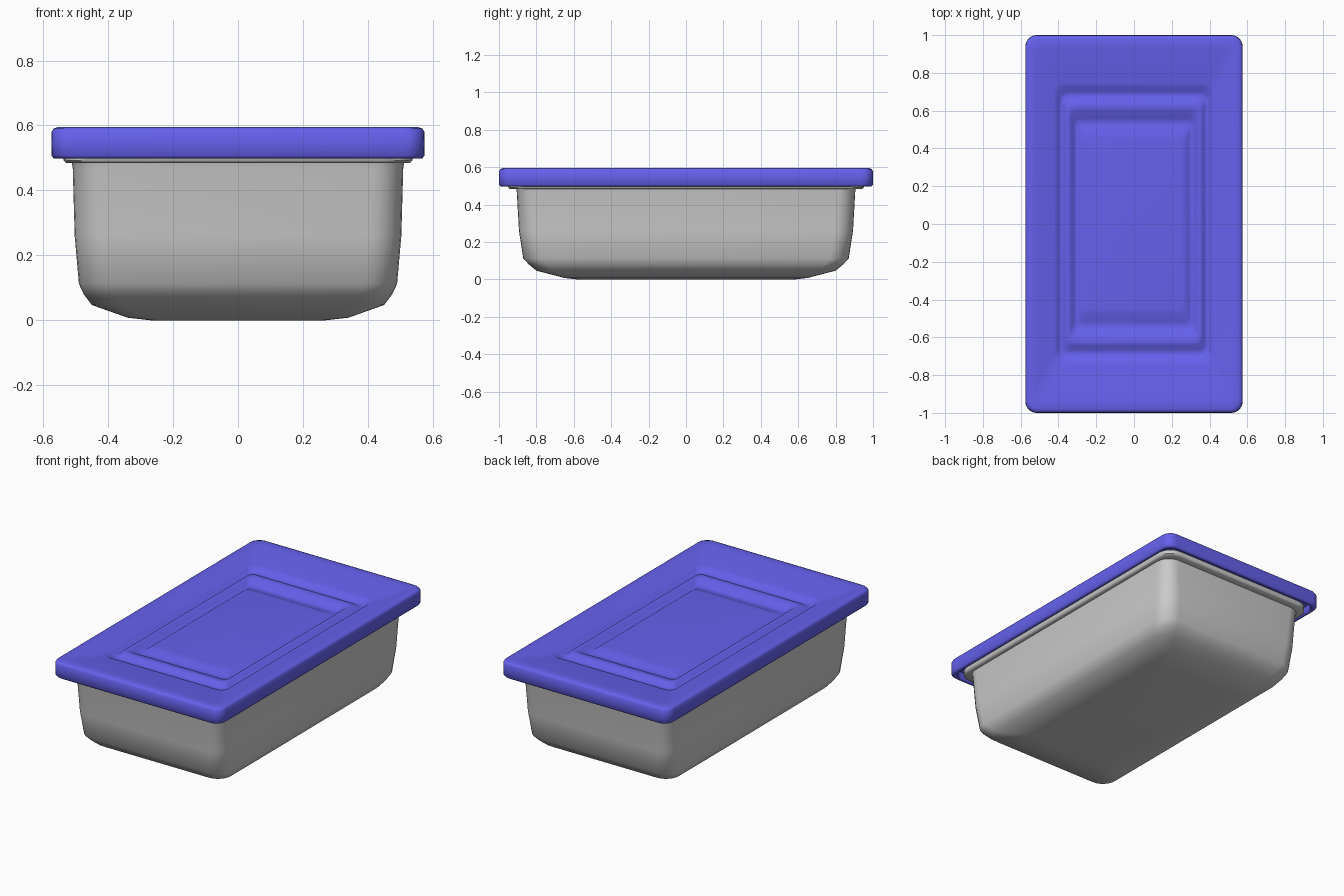
import bpy, bmesh, math


def ring_points(hx, hy, z, r, seg):
    """Rounded rectangle outline, counter-clockwise."""
    pts = []
    for k, (sx, sy) in enumerate([(1, 1), (-1, 1), (-1, -1), (1, -1)]):
        for i in range(seg + 1):
            a = math.pi / 2 * (k + i / seg)
            pts.append((sx * (hx - r) + r * math.cos(a),
                        sy * (hy - r) + r * math.sin(a), z))
    return pts


def loft(name, profile, seg=6, angle=50):
    """Skin rounded rectangles (half x, half y, z, radius), capping both ends."""
    bm = bmesh.new()
    rings = [[bm.verts.new(p) for p in ring_points(*s, seg)] for s in profile]
    for a, b in zip(rings, rings[1:]):
        n = len(a)
        for i in range(n):
            j = (i + 1) % n
            bm.faces.new((a[i], a[j], b[j], b[i]))
    bm.faces.new(rings[0][::-1])
    bm.faces.new(rings[-1])
    bmesh.ops.recalc_face_normals(bm, faces=bm.faces)
    mesh = bpy.data.meshes.new(name)
    bm.to_mesh(mesh)
    bm.free()
    ob = bpy.data.objects.new(name, mesh)
    bpy.context.collection.objects.link(ob)
    bpy.context.view_layer.objects.active = ob
    ob.select_set(True)
    bpy.ops.object.shade_smooth_by_angle(angle=math.radians(angle))
    ob.select_set(False)
    return ob


# Tub: outside wall upward, rolled lip, then down the inside
loft("tub", [
    (0.27, 0.58, 0.000, 0.06),
    (0.34, 0.65, 0.008, 0.07),
    (0.45, 0.80, 0.047, 0.09),
    (0.475, 0.84, 0.080, 0.10),
    (0.49, 0.87, 0.112, 0.10),
    (0.503, 0.893, 0.26, 0.10),
    (0.509, 0.905, 0.47, 0.09),
    (0.512, 0.908, 0.484, 0.09),
    (0.530, 0.945, 0.485, 0.09),
    (0.537, 0.952, 0.492, 0.09),
    (0.537, 0.952, 0.515, 0.09),
    (0.520, 0.935, 0.525, 0.08),
    (0.490, 0.885, 0.520, 0.08),
    (0.483, 0.873, 0.26, 0.08),
    (0.470, 0.845, 0.12, 0.08),
    (0.430, 0.78, 0.065, 0.07),
    (0.27, 0.58, 0.020, 0.05),
])

# Lid: underside outward, skirt, then the top inward over two grooves
lid = loft("lid", [
    (0.42, 0.73, 0.520, 0.05),
    (0.50, 0.90, 0.535, 0.06),
    (0.545, 0.970, 0.540, 0.06),
    (0.550, 0.975, 0.502, 0.06),
    (0.556, 0.981, 0.498, 0.06),
    (0.567, 0.992, 0.498, 0.06),
    (0.574, 0.999, 0.507, 0.06),
    (0.575, 1.000, 0.545, 0.06),
    (0.574, 0.999, 0.580, 0.06),
    (0.568, 0.993, 0.590, 0.06),
    (0.555, 0.980, 0.595, 0.06),
    (0.525, 0.935, 0.593, 0.05),
    (0.47, 0.83, 0.576, 0.05),
    (0.425, 0.745, 0.568, 0.05),
    (0.410, 0.725, 0.564, 0.05),
    (0.395, 0.700, 0.547, 0.045),
    (0.385, 0.685, 0.544, 0.04),
    (0.375, 0.665, 0.548, 0.04),
    (0.360, 0.642, 0.564, 0.04),
    (0.350, 0.625, 0.567, 0.04),
    (0.335, 0.595, 0.563, 0.035),
    (0.318, 0.560, 0.542, 0.03),
    (0.305, 0.538, 0.537, 0.03),
    (0.293, 0.515, 0.541, 0.03),
    (0.275, 0.480, 0.554, 0.03),
    (0.255, 0.450, 0.557, 0.03),
])
blue = bpy.data.materials.new("lid_blue")
blue.diffuse_color = (0.13, 0.12, 0.85, 1)
lid.data.materials.append(blue)
